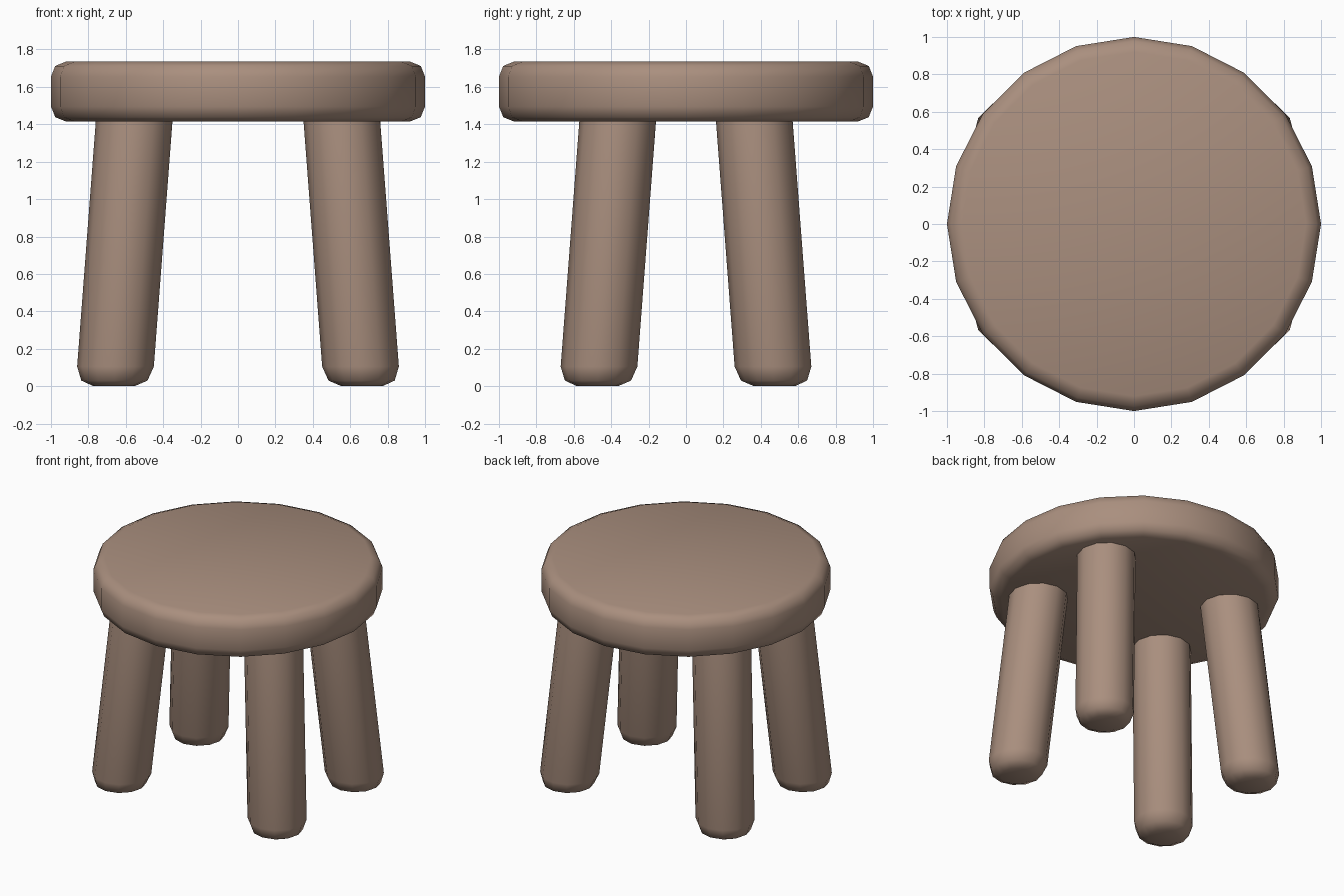
import bpy, bmesh, math

if "Cube" in bpy.data.objects:
    bpy.data.objects.remove(bpy.data.objects["Cube"])

wood = bpy.data.materials.new("brown wood")
wood.diffuse_color = (0.40, 0.275, 0.21, 1)
wood.use_nodes = True
wood.node_tree.nodes["Principled BSDF"].inputs["Base Color"].default_value = wood.diffuse_color


def lathe(name, rings, sides, shear=(0, 0)):
    """Capped solid from (radius, z, centre x, centre y) rings."""
    bm = bmesh.new()
    loops = []
    for r, z, cx, cy in rings:
        loops.append([bm.verts.new((cx + r * math.cos(2 * math.pi * i / sides),
                                    cy + r * math.sin(2 * math.pi * i / sides), z))
                      for i in range(sides)])
    for a, b in zip(loops, loops[1:]):
        for i in range(sides):
            j = (i + 1) % sides
            bm.faces.new((a[i], a[j], b[j], b[i]))
    bm.faces.new(loops[0][::-1])
    bm.faces.new(loops[-1])
    mesh = bpy.data.meshes.new(name)
    bm.to_mesh(mesh)
    bm.free()
    mesh.materials.append(wood)
    obj = bpy.data.objects.new(name, mesh)
    bpy.context.collection.objects.link(obj)
    for o in bpy.context.selected_objects:
        o.select_set(False)
    obj.select_set(True)
    bpy.context.view_layer.objects.active = obj
    bpy.ops.object.shade_smooth_by_angle(angle=math.radians(50))
    return obj


# Seat: thick 20-sided disc with rounded rims
seat_profile = [(0.92, 1.415), (0.977, 1.438), (1.0, 1.495),
                (1.0, 1.655), (0.977, 1.712), (0.92, 1.735)]
lathe("seat", [(r, z, 0, 0) for r, z in seat_profile], 20)

# Legs: splayed 12-sided posts with rounded feet
leg_profile = [(0.11, 0.0), (0.177, 0.03), (0.205, 0.105), (0.205, 1.45)]
for sy, end in ((-1, "front"), (1, "back")):
    for sx, side in ((-1, "left"), (1, "right")):
        rings = [(r, z, sx * (0.663 - 0.076 * z), sy * (0.473 - 0.076 * z))
                 for r, z in leg_profile]
        lathe(f"{end}_{side}_leg", rings, 12)
